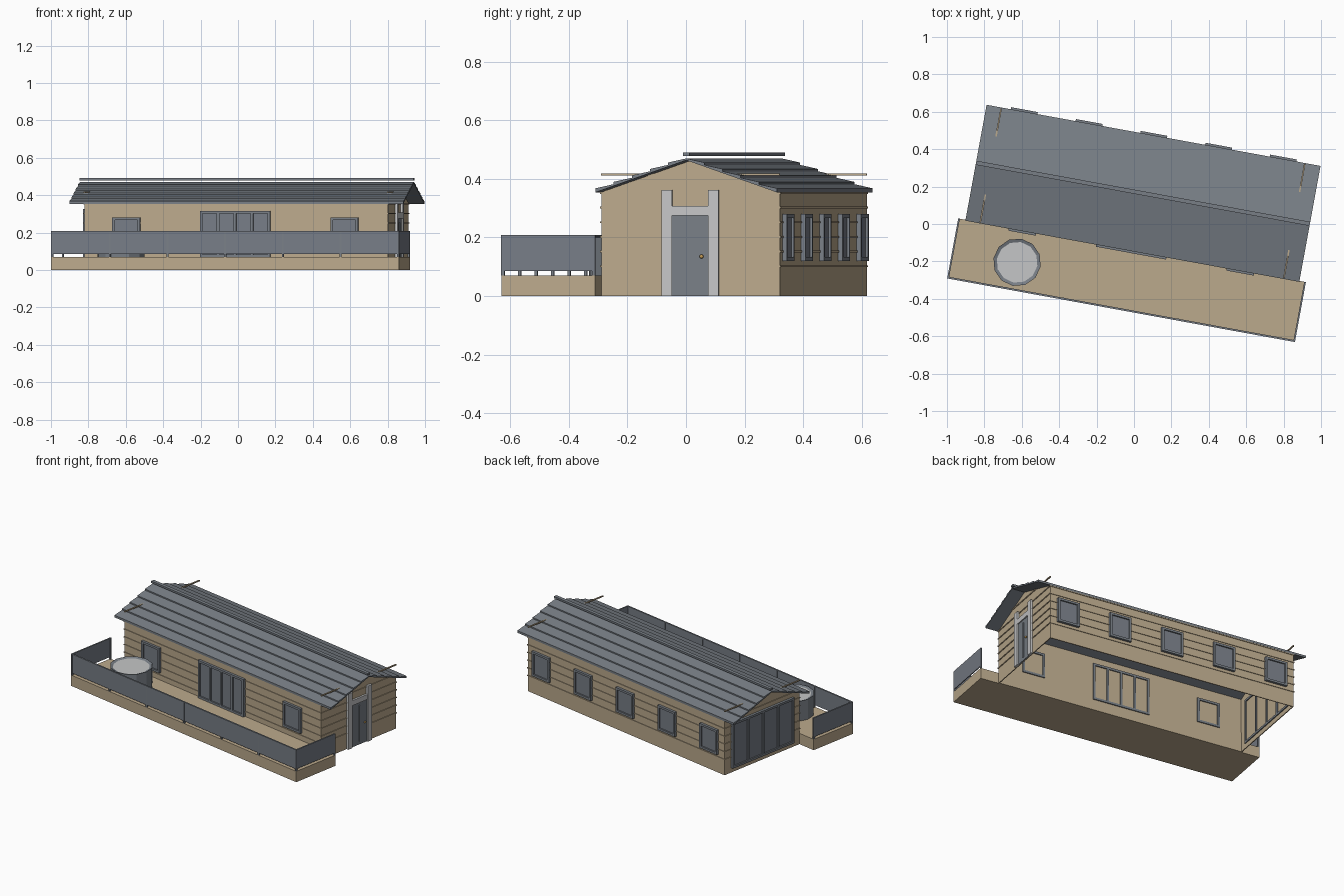
import bpy, bmesh, math
from mathutils import Matrix, Vector

cube = bpy.data.objects.get("Cube")
if cube:
    bpy.data.objects.remove(cube, do_unlink=True)

TURN = Matrix.Rotation(math.radians(-10.37), 4, 'Z')   # whole lodge sits at an angle


def material(name, rgb):
    m = bpy.data.materials.new(name)
    m.use_nodes = True
    m.diffuse_color = (*rgb, 1)
    m.node_tree.nodes["Principled BSDF"].inputs["Base Color"].default_value = (*rgb, 1)
    return m


TAN = material("tan timber", (0.5, 0.4, 0.265))
GREY = material("slate grey", (0.19, 0.212, 0.24))
GLASS = material("tinted glass", (0.185, 0.205, 0.24))
PALE = material("pale grey", (0.56, 0.565, 0.57))
GOLD = material("brass", (0.6, 0.36, 0.1))


def finish(name, bm, mat):
    bmesh.ops.recalc_face_normals(bm, faces=bm.faces)
    me = bpy.data.meshes.new(name)
    bm.to_mesh(me)
    bm.free()
    me.transform(TURN)
    me.materials.append(mat)
    ob = bpy.data.objects.new(name, me)
    bpy.context.collection.objects.link(ob)
    return ob


def add_box(bm, x, y, z, frame=Matrix()):
    """Add a box given (low, high) ranges, placed by an optional frame."""
    size = Matrix.Diagonal((x[1] - x[0], y[1] - y[0], z[1] - z[0], 1))
    mid = Matrix.Translation((sum(x) / 2, sum(y) / 2, sum(z) / 2))
    bmesh.ops.create_cube(bm, size=1, matrix=frame @ mid @ size)


def boxes(name, mat, ranges, frame=Matrix()):
    bm = bmesh.new()
    for x, y, z in ranges:
        add_box(bm, x, y, z, frame)
    return finish(name, bm, mat)


def prism(name, mat, profile, x0, x1, ends_only=False):
    """Extrude a (y, z) profile along x."""
    bm = bmesh.new()
    a, b = [[bm.verts.new((x, y, z)) for y, z in profile] for x in (x0, x1)]
    bm.faces.new(a)
    bm.faces.new(b)
    n = len(profile)
    for i in range(n):
        j = (i + 1) % n
        # a wall shell keeps only its vertical sides
        if not ends_only or profile[i][0] == profile[j][0]:
            bm.faces.new((a[i], a[j], b[j], b[i]))
    return finish(name, bm, mat)


# Main dimensions
L, R, F, B = -0.81, 0.84, -0.14, 0.48
MID, EAVE, PEAK = (F + B) / 2, 0.355, 0.463
DECK = 0.07

# Wall frames: local x runs along the wall, local y points outward
FRONT = Matrix.Translation((0, F, 0)) @ Matrix.Rotation(math.pi, 4, 'Z')
BACK = Matrix.Translation((0, B, 0))
RIGHT = Matrix.Translation((R, MID, 0)) @ Matrix.Rotation(-math.pi / 2, 4, 'Z')
LEFT = Matrix.Translation((L, MID, 0)) @ Matrix.Rotation(math.pi / 2, 4, 'Z')

# House shell, open underneath
walls = prism("walls", TAN, [(F, 0), (F, EAVE), (MID, PEAK), (B, EAVE), (B, 0)], L, R, True)
shell = walls.modifiers.new("thickness", 'SOLIDIFY')
shell.thickness, shell.offset = 0.008, -1

# Siding ledges around the house
ledges = []
for i in range(6):
    z = 0.105 + 0.05 * i
    ledges += [((L - 0.004, R + 0.004), (y - 0.004, y + 0.004), (z - 0.006, z)) for y in (F, B)]
    ledges += [((x - 0.004, x + 0.004), (F, B), (z - 0.006, z)) for x in (L, R)]
boxes("siding_ledges", TAN, ledges)

# Stepped roof: five overlapping courses each side
HALF, COURSES = 0.315, 5
slope = []
for i in range(COURSES):
    t0, t1 = i / COURSES, (i + 1) / COURSES
    z0, z1 = [0.36 + t * (0.47 - 0.36) for t in (t0, t1)]
    slope += [(HALF * (1 - t0), z0 + 0.008), (HALF * (1 - t1), z1)]
upper = [(MID - d, z) for d, z in slope]
mirror = [(MID + d, z) for d, z in reversed(slope[:-1])]
under = [(MID + HALF, 0.354), (MID, 0.464), (MID - HALF, 0.354)]
prism("roof", GREY, upper + mirror + under, -0.89, 0.925)
boxes("ridge_cap", GREY, [((-0.89, 0.925), (MID - 0.011, MID + 0.011), (0.479, 0.491))])

# Cross beams poking through the roof at each gable
boxes("gable_beams", TAN, [((x - 0.004, x + 0.004), (F, B), (0.412, 0.419)) for x in (L, R)])


def window(name, frame, centre, width, z0, z1, panes=1, bar=0.014):
    """Framed glazing with evenly spaced mullions."""
    a, b = centre - width / 2, centre + width / 2
    depth = (-0.012, 0.016)
    parts = [((a, b), depth, (z0, z0 + bar)), ((a, b), depth, (z1 - bar, z1))]
    for i in range(panes + 1):
        x = a + (width - bar) * i / panes
        parts.append(((x, x + bar), depth, (z0, z1)))
    boxes(name + "_frame", GREY, parts, frame)
    boxes(name + "_glass", GLASS, [((a, b), (0, 0.007), (z0, z1))], frame)


for i in range(5):
    window(f"back_window_{i + 1}", BACK, -0.686 + 0.352 * i, 0.145, 0.12, 0.28)
for side, x in (("right", 0.58), ("left", -0.605)):
    window("front_window_" + side, FRONT, x, 0.15, 0.12, 0.282)
window("patio_door", FRONT, -0.012, 0.382, DECK, 0.315, 4)
window("end_glazing", LEFT, 0, 0.51, 0.03, 0.325, 4)

# End door with pale surround
boxes("door_surround", PALE,
      [((s * 0.081 - 0.018, s * 0.081 + 0.018), (0, 0.014), (0, 0.362)) for s in (-1, 1)]
      + [((-0.08, 0.08), (0, 0.013), (0.275, 0.308))], RIGHT)
boxes("end_door", GREY, [((-0.063, 0.063), (0, 0.006), (0, 0.275)),
                         ((-0.004, 0.004), (0, 0.01), (0.02, 0.255))], RIGHT)
bm = bmesh.new()
bmesh.ops.create_uvsphere(bm, u_segments=10, v_segments=6, radius=0.007,
                          matrix=RIGHT @ Matrix.Translation((-0.04, 0.014, 0.135)))
finish("door_knob", bm, GOLD)

# Deck and its railing
DL, DR, DF = -0.93, 0.96, -0.465
boxes("deck", TAN, [((DL, DR), (DF, F), (0, DECK))])
T = 0.006
boxes("rail_panels", GLASS, [((DL, DR), (DF, DF + T), (0.085, 0.205)),
                             ((DL, DL + T), (DF, F), (0.085, 0.205)),
                             ((DR - T, DR), (DF, F), (0.085, 0.205))])
posts = []
for i in range(7):
    x = DL + (DR - DL - 0.01) * i / 6
    posts.append(((x, x + 0.01), (DF - 0.001, DF + 0.01), (DECK, 0.208)))
posts += [((x, x + 0.01), (F - 0.01, F), (DECK, 0.208)) for x in (DL, DR - 0.01)]
boxes("rail_posts", GREY, posts)
boxes("handrail", GREY, [((DL, DR), (DF - 0.001, DF + 0.009), (0.203, 0.209)),
                         ((DL, DL + 0.009), (DF, F), (0.203, 0.209)),
                         ((DR - 0.009, DR), (DF, F), (0.203, 0.209))])

# Hot tub: grey rim around pale water
bm = bmesh.new()
bmesh.ops.create_cone(bm, cap_ends=True, segments=12, radius1=0.128, radius2=0.128, depth=0.13,
                      matrix=Matrix.Translation((-0.578, -0.314, DECK + 0.065)))
top = max(bm.faces, key=lambda f: f.calc_center_median().z)
bmesh.ops.inset_region(bm, faces=[top], thickness=0.018)
bmesh.ops.translate(bm, verts=top.verts, vec=(0, 0, -0.006))
top.material_index = 1
tub = finish("hot_tub", bm, GREY)
tub.data.materials.append(PALE)
